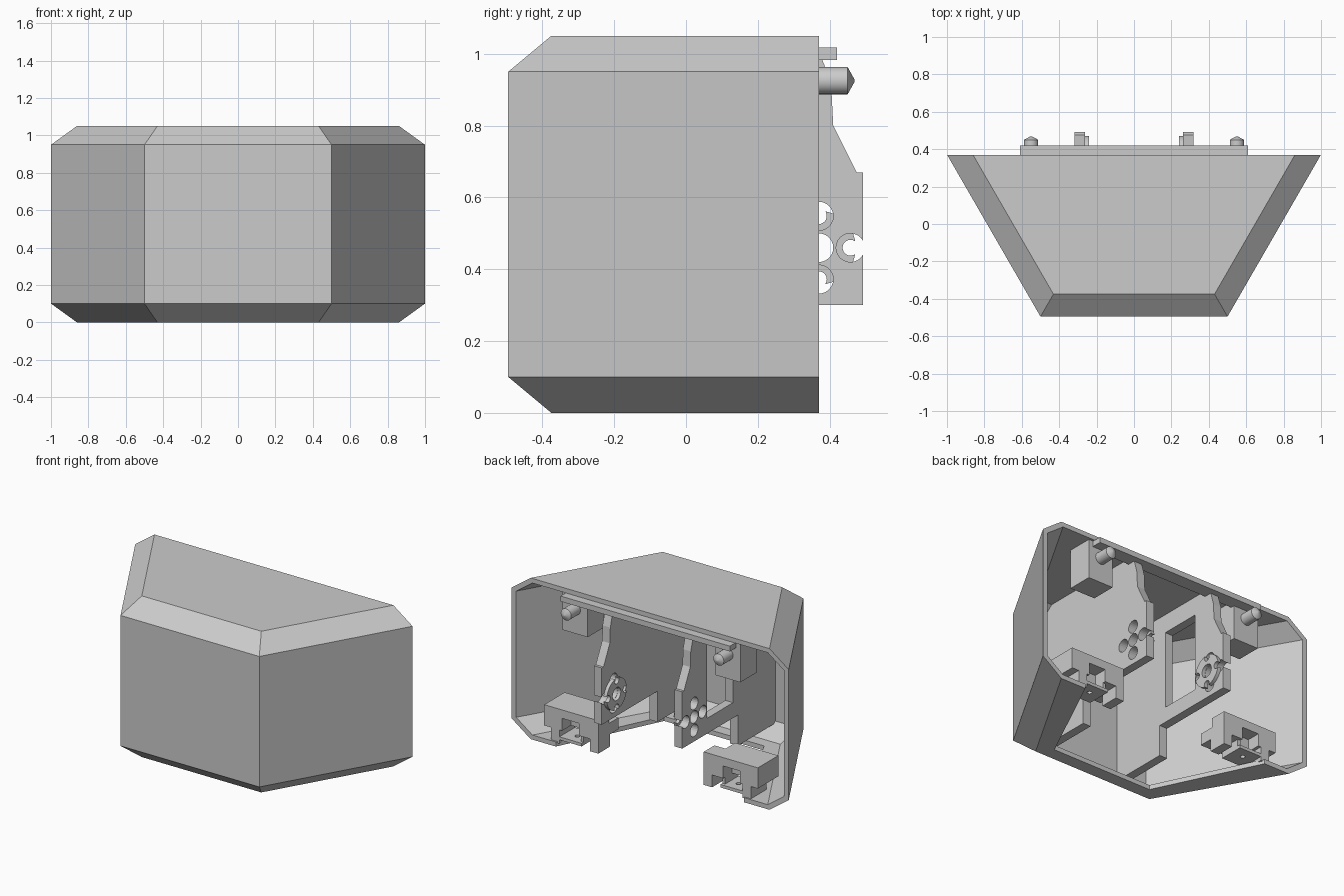
import bpy, bmesh, math
from mathutils import Matrix, Vector

if "Cube" in bpy.data.objects:
    bpy.data.objects.remove(bpy.data.objects["Cube"])

grey = bpy.data.materials.new("plain_grey")
grey.diffuse_color = (0.6, 0.6, 0.6, 1)
grey.use_nodes = True
grey.node_tree.nodes["Principled BSDF"].inputs["Base Color"].default_value = grey.diffuse_color


def finish(name, bm):
    bmesh.ops.recalc_face_normals(bm, faces=bm.faces)
    me = bpy.data.meshes.new(name)
    bm.to_mesh(me)
    bm.free()
    ob = bpy.data.objects.new(name, me)
    bpy.context.collection.objects.link(ob)
    me.materials.append(grey)
    return ob


def loft(name, rings):
    """Closed solid through rings with equal point counts."""
    bm = bmesh.new()
    vs = [[bm.verts.new(p) for p in r] for r in rings]
    n = len(rings[0])
    for a, b in zip(vs, vs[1:]):
        for i in range(n):
            bm.faces.new((a[i], a[(i + 1) % n], b[(i + 1) % n], b[i]))
    bm.faces.new(vs[0])
    bm.faces.new(vs[-1])
    return finish(name, bm)


def box(name, x0, x1, y0, y1, z0, z1):
    ring = lambda z: [(x0, y0, z), (x1, y0, z), (x1, y1, z), (x0, y1, z)]
    return loft(name, [ring(z0), ring(z1)])


def rod(name, axis, stations, centre, n=24):
    """Turned part: stations are (position, radius) along x or y."""
    rings = []
    for t, r in stations:
        ring = []
        for i in range(n):
            a = 2 * math.pi * i / n
            c, s = r * math.cos(a), r * math.sin(a)
            ring.append((t, centre[0] + c, centre[1] + s) if axis == "x"
                        else (centre[0] + c, t, centre[1] + s))
        rings.append(ring)
    return loft(name, rings)


def cut(ob, cutters):
    """Subtract each cutter, then discard it."""
    for c in cutters:
        m = ob.modifiers.new("cut", "BOOLEAN")
        m.operation = "DIFFERENCE"
        m.solver = "EXACT"
        m.object = c
    bpy.context.view_layer.update()
    ev = ob.evaluated_get(bpy.context.evaluated_depsgraph_get())
    me = bpy.data.meshes.new_from_object(ev)
    ob.modifiers.clear()
    ob.data = me
    for c in cutters:
        bpy.data.objects.remove(c)
    return ob


def smooth(ob):
    bpy.ops.object.select_all(action="DESELECT")
    ob.select_set(True)
    bpy.context.view_layer.objects.active = ob
    bpy.ops.object.shade_smooth_by_angle(angle=math.radians(30))


T = math.tan(math.radians(30))


def half_hex(name, levels, back):
    """Half hexagon prism; levels are (height, inset)."""
    rings = []
    for z, d in levels:
        yf, xf = -0.495 + d, 0.5 - d * T
        xb = xf + (back - yf) * T
        rings.append([(-xf, yf, z), (xf, yf, z), (xb, back, z), (-xb, back, z)])
    return loft(name, rings)


# Hollow housing, open at the back and with a large opening in the floor
shell = half_hex("housing", [(0, 0.12), (0.1, 0), (0.95, 0), (1.05, 0.12)], 0.37)
hollow = half_hex("hollow", [(0.03, 0.131), (0.114, 0.03), (0.936, 0.03), (1.02, 0.131)], 0.6)
opening = loft("opening", [[(-0.36, -0.29, z), (0.36, -0.29, z), (0.79, 0.6, z), (-0.79, 0.6, z)]
                           for z in (-0.1, 0.06)])
cut(shell, [hollow, opening])

# Lip under the roof
box("roof_lip", -0.61, 0.61, 0.33, 0.42, 0.983, 1.018)

# Side profile of the carrying arms (y, z)
ARM = [(-0.46, 0.1), (-0.08, 0.1), (-0.08, 0.3), (0.493, 0.3), (0.493, 0.67),
       (0.475, 0.67), (0.41, 0.8), (0.405, 0.9), (0.385, 0.97), (0.36, 1.025),
       (-0.36, 1.025), (-0.475, 0.93), (-0.475, 0.12)]
HUB = (0.37, 0.46)
BOLTS = [(HUB[0] + 0.088 * c, HUB[1] + 0.088 * s) for c, s in ((1, 0), (0, 1), (-1, 0), (0, -1))]

for s, side in ((1, "right"), (-1, "left")):
    def sbox(name, x0, x1, *rest):
        return box(side + "_" + name, min(s * x0, s * x1), max(s * x0, s * x1), *rest)

    # Arm plate with hub hole and four bolt recesses
    arm = loft(side + "_arm", [[(s * x, y, z) for y, z in ARM] for x in (0.262, 0.318)])
    cutters = [rod("hole", "x", [(s * 0.2, 0.04), (s * 0.4, 0.04)], c) for c in [HUB] + BOLTS]
    if s < 0:
        cutters.append(sbox("window", 0.2, 0.4, -0.03, 0.24, 0.4, 0.9))
    cut(arm, cutters)

    # Hub disc on the inner side of the arm
    disc = rod(side + "_hub_disc", "x", [(s * 0.24, 0.103), (s * 0.264, 0.103)], HUB, 32)
    holes = [rod("hole", "x", [(s * 0.2, 0.022), (s * 0.3, 0.022)], c) for c in BOLTS]
    holes.append(rod("hole", "x", [(s * 0.2, 0.042), (s * 0.3, 0.042)], HUB))
    cut(disc, holes)
    smooth(disc)

    # Upper block with pointed locating pin
    sbox("pin_block", 0.46, 0.64, 0.19, 0.355, 0.765, 1.03)
    pin = rod(side + "_pin", "y", [(0.34, 0.038), (0.45, 0.038), (0.469, 0.004)], (s * 0.55, 0.925))
    smooth(pin)

    # Lower latch holder: notched block, legs and drilled plate
    holder = sbox("latch_holder", 0.38, 0.77, 0.15, 0.36, 0.11, 0.245)
    cut(holder, [sbox("step", 0.3, 0.46, 0.1, 0.25, 0.185, 0.3),
                 sbox("slot", 0.52, 0.64, 0.27, 0.4, 0.05, 0.19)])
    sbox("inner_leg", 0.38, 0.44, 0.24, 0.36, 0.03, 0.12)
    sbox("outer_leg", 0.66, 0.72, 0.2, 0.36, 0.02, 0.12)
    plate = sbox("latch_plate", 0.5, 0.67, 0.2, 0.36, 0.045, 0.065)
    bm = bmesh.new()
    bmesh.ops.create_cone(bm, cap_ends=True, segments=16, radius1=0.015, radius2=0.015, depth=0.1,
                          matrix=Matrix.Translation(Vector((s * 0.58, 0.29, 0.055))))
    cut(plate, [finish("drill", bm)])
    sbox("plate_web", 0.5, 0.52, 0.2, 0.34, 0.055, 0.12)
